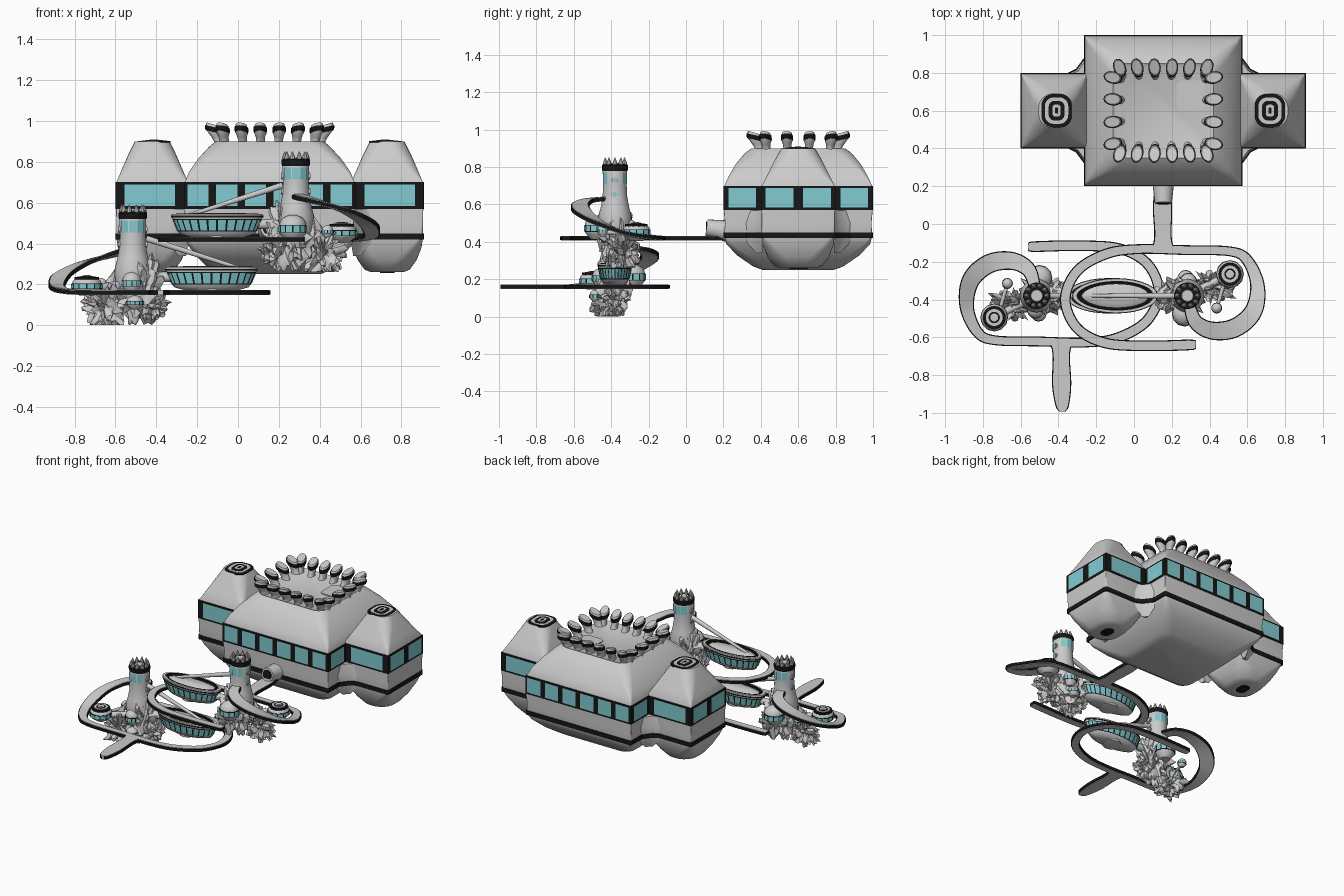
import bpy, bmesh, math
from math import sin, cos, pi, tau
from mathutils import Vector, Matrix, noise

if "Cube" in bpy.data.objects:
    bpy.data.objects.remove(bpy.data.objects["Cube"])

M = Matrix.Identity(4)   # placement of the part group being built
TAG = ""


def mat(name, col):
    m = bpy.data.materials.new(name)
    m.diffuse_color = (*col, 1)
    m.use_nodes = True
    m.node_tree.nodes["Principled BSDF"].inputs["Base Color"].default_value = m.diffuse_color
    return m


BLACK = mat("black_trim", (0.008, 0.008, 0.008))
CYAN = mat("cyan_glass", (0.22, 0.6, 0.64))


def mesh(name, verts, faces, m=None, fix=True):
    me = bpy.data.meshes.new(name)
    me.from_pydata([M @ Vector(v) for v in verts], [], faces)
    if fix:
        bm = bmesh.new()
        bm.from_mesh(me)
        bmesh.ops.recalc_face_normals(bm, faces=bm.faces)
        bm.to_mesh(me)
        bm.free()
    if m:
        me.materials.append(m)
    ob = bpy.data.objects.new(TAG + name, me)
    bpy.context.collection.objects.link(ob)
    return ob


def loft(name, rings, m=None):
    n = len(rings[0])
    faces = [(k * n + i, k * n + (i + 1) % n, (k + 1) * n + (i + 1) % n, (k + 1) * n + i)
             for k in range(len(rings) - 1) for i in range(n)]
    faces += [tuple(range(n))[::-1], tuple(range((len(rings) - 1) * n, len(rings) * n))]
    return mesh(name, [p for r in rings for p in r], faces, m)


def rrect(cx, cy, hx, hy, r, z, k=6):
    return [(cx + sx * (hx - r) + r * cos(a + j * pi / 2 / k), cy + sy * (hy - r) + r * sin(a + j * pi / 2 / k), z)
            for sx, sy, a in ((1, 1, 0), (-1, 1, pi / 2), (-1, -1, pi), (1, -1, 1.5 * pi)) for j in range(k + 1)]


def circle(c, r, z, n=24):
    return [(c[0] + r * cos(tau * i / n), c[1] + r * sin(tau * i / n), z) for i in range(n)]


def lathe(name, c, prof, m=None, n=24):
    return loft(name, [circle(c, r, z, n) for r, z in prof], m)


def rod(name, p, q, r1, r2, m=None, n=14):
    p, q = Vector(p), Vector(q)
    rot = (q - p).to_track_quat('Z', 'Y')
    return loft(name, [[o + rot @ Vector((r * cos(tau * i / n), r * sin(tau * i / n), 0)) for i in range(n)]
                       for o, r in ((p, r1), (q, r2))], m)


def panes(name, quads, mu=0.1, mv=0.08, off=0.003):
    """Glass panes inset in quads given as lower-left, lower-right, upper-right, upper-left."""
    vs = []
    for q in quads:
        a, b, c, d = map(Vector, q)
        nrm = (b - a).cross(d - a).normalized() * off
        for u, v in ((mu, mv), (1 - mu, mv), (1 - mu, 1 - mv), (mu, 1 - mv)):
            vs.append(a.lerp(b, u).lerp(d.lerp(c, u), v) + nrm)
    return mesh(name, vs, [tuple(range(i, i + 4)) for i in range(0, len(vs), 4)], CYAN, False)


def ring_quads(lo, hi):
    n = len(lo)
    return [(lo[i], lo[(i + 1) % n], hi[(i + 1) % n], hi[i]) for i in range(n)]


# ---------- large hull ----------
HX, HY = 0.155, 0.6
loft("main_hull", [rrect(HX, HY, *v) for v in (
    (.25, .19, .06, .25), (.29, .24, .07, .268), (.35, .33, .06, .33), (.40, .385, .03, .39), (.415, .395, .01, .43),
    (.412, .392, .005, .5), (.418, .398, .003, .57), (.415, .395, .004, .7), (.395, .372, .02, .75),
    (.35, .335, .05, .815), (.295, .285, .07, .875), (.265, .25, .07, .9), (.25, .235, .07, .89))])
loft("main_window_band", [rrect(HX, HY, .42, .4, .003, z) for z in (.57, .7)], BLACK)
loft("main_lower_stripe", [rrect(HX, HY, .42, .4, .012, z) for z in (.42, .45)], BLACK)
loft("roof_hatch", [rrect(.3, .68, .075, .08, .03, z) for z in (.88, .896)])

for side, s in (("left", -1), ("right", 1)):
    px = HX + s * .575
    loft(side + "_pod", [rrect(px, HY, *v) for v in (
        (.08, .1, .078, .26), (.11, .13, .1, .272), (.145, .165, .1, .32), (.168, .188, .06, .38),
        (.176, .196, .015, .43), (.175, .195, .006, .5), (.177, .197, .004, .57), (.175, .195, .005, .7),
        (.15, .165, .04, .76), (.115, .125, .07, .84), (.085, .09, .075, .9))])
    loft(side + "_pod_band", [rrect(px, HY, .18, .2, .003, z) for z in (.57, .7)], BLACK)
    loft(side + "_pod_stripe", [rrect(px, HY, .18, .2, .012, z) for z in (.42, .45)], BLACK)
    loft(side + "_pod_bottom_cap", [rrect(px, HY, .035, .05, .034, z) for z in (.256, .265)], BLACK)
    # concentric cap rings
    for k, (hx, hy) in enumerate(((.08, .088), (.062, .07), (.042, .052), (.022, .032), (.008, .016))):
        loft(f"{side}_pod_cap_{k}", [rrect(px - s * .01, HY, hx, hy, hx * .75, z) for z in (.895, .902 + k * .002)],
             None if k % 2 else BLACK)
    # fillets between pod and main block
    for t in (-1, 1):
        loft(f"{side}_hull_fillet", [
            [(HX + s * (.415 + dx * f), HY + t * (.19 + dy * f), z) for dx, dy in
             ((-.02, 0), (.1, 0), (.045, .025), (.012, .07), (-.02, .11))]
            for z, f in ((.34, .3), (.42, 1), (.5, 1), (.568, .8))])
        loft(f"{side}_fillet_stripe", [
            [(HX + s * (.415 + dx), HY + t * (.193 + dy), z) for dx, dy in
             ((-.02, 0), (.105, 0), (.048, .028), (.014, .074), (-.02, .114))] for z in (.42, .45)], BLACK)

# hull windows, one half listed and turned half a circle for the other
quads = []
for a, b, n in (((-.265, .2), (.575, .2), 6), ((.91, .4), (.91, .8), 2), ((.575, .4), (.91, .4), 1),
                ((.91, .8), (.575, .8), 1), ((.575, .2), (.575, .4), 1), ((.575, .8), (.575, 1.0), 1)):
    for flip in (False, True):
        p, q = [Vector((2 * HX - v[0], 2 * HY - v[1], 0)) if flip else Vector((*v, 0)) for v in (a, b)]
        for i in range(n):
            l, r = p.lerp(q, i / n), p.lerp(q, (i + 1) / n)
            lo, hi = Vector((0, 0, .58)), Vector((0, 0, .692))
            quads.append((l + lo, r + lo, r + hi, l + hi))
panes("hull_windows", quads, .13, .03)

# flared vents around the roof
spots = [(x, s * .225, 0, s) for s in (-1, 1) for x in (-.23, -.138, -.046, .046, .138, .23)]
spots += [(s * .265, y, s, 0) for s in (-1, 1) for y in (-.175, -.06, .06, .175)]
for x, y, nx, ny in spots:
    d = Vector((nx + (x * 1.6 if ny else 0), ny + (y * 1.2 if nx else 0), 0)).normalized()
    t = Vector((-d.y, d.x, 0))

    def vring(r, z, o):
        return [Vector((HX + x, HY + y, z + .012 * cos(tau * i / 16) * (z > .93))) + d * (o + r * cos(tau * i / 16))
                + t * (.66 * r * sin(tau * i / 16)) for i in range(16)]
    loft("roof_vent", [vring(*v) for v in ((.045, .86, -.03), (.032, .9, -.025), (.034, .92, -.015),
                                           (.046, .945, 0), (.047, .965, .002), (.04, .98, .004))])
    loft("roof_vent_ring", [vring(*v) for v in ((.047, .942, 0), (.05, .95, .001), (.05, .967, .002))], BLACK)

# docking collar where the upper pier enters the hull
rod("docking_collar", (.155, .11, .475), (.155, .24, .455), .045, .06, None, 20)
rod("docking_collar_mouth", (.155, .106, .475), (.155, .112, .475), .034, .034, BLACK, 20)


# ---------- rock stations ----------
def smooth_path(pts, sub=8):
    P = [Vector(p) for p in pts]
    out = []
    for i in range(len(P) - 1):
        a, b, c, d = P[max(i - 1, 0)], P[i], P[i + 1], P[min(i + 2, len(P) - 1)]
        for k in range(sub):
            t = k / sub
            out.append(.5 * (2 * b + (c - a) * t + (2 * a - 5 * b + 4 * c - d) * t * t + (3 * b - a - 3 * c + d) * t ** 3))
    return out + [P[-1]]


def ribbon(name, pts, grow, th, m=None):
    path, rings = smooth_path(pts), []
    for i, p in enumerate(path):
        d = (path[min(i + 1, len(path) - 1)] - path[max(i - 1, 0)]).to_3d()
        nrm = Vector((-d.y, d.x, 0)).normalized() * (p.w + grow)
        c, up = p.to_3d(), Vector((0, 0, th))
        rings.append([c - nrm - up, c + nrm - up, c + nrm + up, c - nrm + up])
    return loft(name, rings, m)


def rock(name, c, rad, amp, freq):
    bm = bmesh.new()
    bmesh.ops.create_icosphere(bm, subdivisions=4, radius=1)
    vs = []
    for v in bm.verts:
        k = 1 + amp * noise.noise(v.co * freq + Vector(c) * 9) + amp * .6 * noise.noise(v.co * freq * 2.7)
        p = Vector([c[j] + rad[j] * v.co[j] * k for j in range(3)])
        p.z = max(p.z, 0)
        vs.append(p)
    faces = [tuple(v.index for v in f.verts) for f in bm.faces]
    bm.free()
    mesh(name, vs, faces)


def leaf(f, g, z, n=14):
    """Pointed boat outline: prow at +x, narrow stern at -x."""
    up = []
    for i in range(n + 1):
        t = i / n
        up.append((-.13 + f * .225 * cos(pi * t), g * .085 * sin(pi * t) ** 1.15 + .001 + .012 * t))
    return [(x, -.38 + w, z) for x, w in up] + [(x, -.38 - w, z) for x, w in reversed(up)]


def lobe(name, c, r, z, h, n=12):
    lathe(name, c, ((r * .5, z - h * .5), (r * .95, z - h * .1), (r, z), (r, z + h * .4), (r * .95, z + h * .6),
                    (r * .7, z + h * .85), (r * .25, z + h)), None, n)
    lo, hi = circle(c, r + .002, z - h * .02, n), circle(c, r + .002, z + h * .42, n)
    loft(name + "_band", [lo, hi], BLACK)
    panes(name + "_windows", ring_quads(lo, hi), .07, .1)


def station():
    # looping walkway that climbs to the tower
    walk = [(-.555, -.12, .16, .012), (-.53, -.12, .16, .022), (-.3, -.115, .16, .022), (-.08, -.13, .16, .022),
            (.07, -.21, .16, .022), (.132, -.36, .16, .022), (.07, -.51, .16, .022), (-.08, -.6, .16, .022),
            (-.25, -.627, .16, .02), (-.5, -.622, .16, .02), (-.74, -.615, .16, .02), (-.83, -.57, .165, .024),
            (-.885, -.44, .185, .032), (-.865, -.3, .24, .042), (-.77, -.212, .295, .045), (-.65, -.195, .335, .042),
            (-.56, -.24, .36, .034), (-.525, -.33, .37, .025)]
    pier = [(-.385, -.61, .16, .09), (-.385, -.635, .16, .055), (-.385, -.7, .16, .04), (-.383, -.85, .16, .045),
            (-.38, -.96, .16, .03), (-.38, -.992, .16, .012)]
    for nm, pts in (("walkway", walk), ("pier", pier)):
        ribbon(nm, pts, 0, .0125)
        ribbon(nm + "_edge", pts, .006, .009, BLACK)

    # tower with crown
    T = (-.515, -.38)
    lathe("tower", T, ((.06, .12), (.085, .2), (.088, .28), (.075, .33), (.066, .38), (.063, .44), (.066, .53),
                       (.06, .55)), None, 32)
    lathe("tower_black_ring", T, ((.067, .52), (.07, .53), (.07, .55), (.06, .556)), BLACK, 32)
    lathe("tower_roof_disc", T, ((.035, .55), (.03, .562)))
    for i in range(10):
        x, y = T[0] + .054 * cos(tau * i / 10), T[1] + .054 * sin(tau * i / 10)
        lathe("crown_spike", (x, y), ((.012, .55), (.013, .562), (.002, .59)), None, 8)
    lo, hi = circle(T, .069, .45, 10), circle(T, .069, .515, 10)
    q = ring_quads(lo, hi)
    panes("tower_windows", [q[i] for i in (1, 2, 3, 6, 7, 8)], .06, .05, .001)
    for s in (-1, 1):
        for z in (.395, .47):
            rod("porthole_rim", (T[0] + s * .05, T[1], z), (T[0] + s * .07, T[1], z), .018, .018)
            rod("porthole_glass", (T[0] + s * .05, T[1], z), (T[0] + s * .072, T[1], z), .012, .012, CYAN)

    # rock base
    rock("main_rock", (-.48, -.385, .17), (.105, .085, .15), .55, 2.4)
    rock("side_rock", (-.41, -.38, .1), (.06, .06, .065), .7, 2.6)
    rock("spiky_rock", (-.65, -.425, .09), (.075, .06, .095), 1.1, 3.2)

    # balconies and hanging pod
    lobe("rear_balcony", (-.5, -.285), .066, .195, .085)
    lobe("front_balcony", (-.52, -.455), .045, .19, .07)
    lobe("hanging_pod", (-.505, -.475), .04, .1, .045)
    lobe("small_pod", (-.67, -.315), .027, .19, .04)

    # round dish house with target rings
    D = (-.74, -.495)
    lobe("dish_house", D, .072, .178, .065)
    for k, r in enumerate((.06, .045, .03, .015)):
        lathe(f"dish_ring_{k}", D, ((r, .21), (r, .236 + k * .003)), None if k % 2 else BLACK)
    rod("dish_strut", (-.71, -.45, .19), (-.67, -.315, .19), .01, .01)
    rod("dish_beam", (*D, .18), (*T, .2), .018, .022)

    # boat-shaped gallery
    loft("gallery_base", [leaf(.55, .5, .17), leaf(.8, .72, .185), leaf(.86, .8, .2)])
    lo, hi = leaf(.86, .8, .2), leaf(.97, .96, .26)
    loft("gallery_window_band", [lo, hi], BLACK)
    panes("gallery_windows", [q for i, q in enumerate(ring_quads(lo, hi)) if i not in (14, 29)])
    loft("gallery_rim", [leaf(.97, .96, .26), leaf(1, 1, .272), leaf(.99, .98, .285), leaf(.88, .8, .285),
                         leaf(.86, .78, .266)])
    loft("gallery_rim_line", [leaf(1.005, 1.02, .268), leaf(1.005, 1.02, .276)], BLACK)
    loft("gallery_inner_line", [leaf(.9, .84, .27), leaf(.9, .84, .287), leaf(.85, .76, .287), leaf(.84, .75, .268)], BLACK)
    loft("gallery_deck", [leaf(.8, .7, .26), leaf(.78, .66, .275), leaf(.6, .35, .29)])
    lathe("gallery_keel_disc", (-.13, -.38), ((.035, .158), (.06, .165), (.062, .185)))
    rod("gallery_beam", (.02, -.38, .275), (-.45, -.38, .425), .009, .016)
    rod("gallery_link", (-.3, -.38, .235), (-.5, -.38, .235), .022, .03)


TAG = "lower_"
station()
# the upper station is the lower one turned half a circle and raised
C = Vector((-.116, -.38, 0))
M = Matrix.Translation(C + Vector((0, 0, .26))) @ Matrix.Rotation(pi, 4, 'Z') @ Matrix.Translation(-C)
TAG = "upper_"
station()

bpy.ops.object.select_all(action='SELECT')
bpy.context.view_layer.objects.active = bpy.context.scene.objects[0]
bpy.ops.object.shade_smooth_by_angle(angle=math.radians(35))
